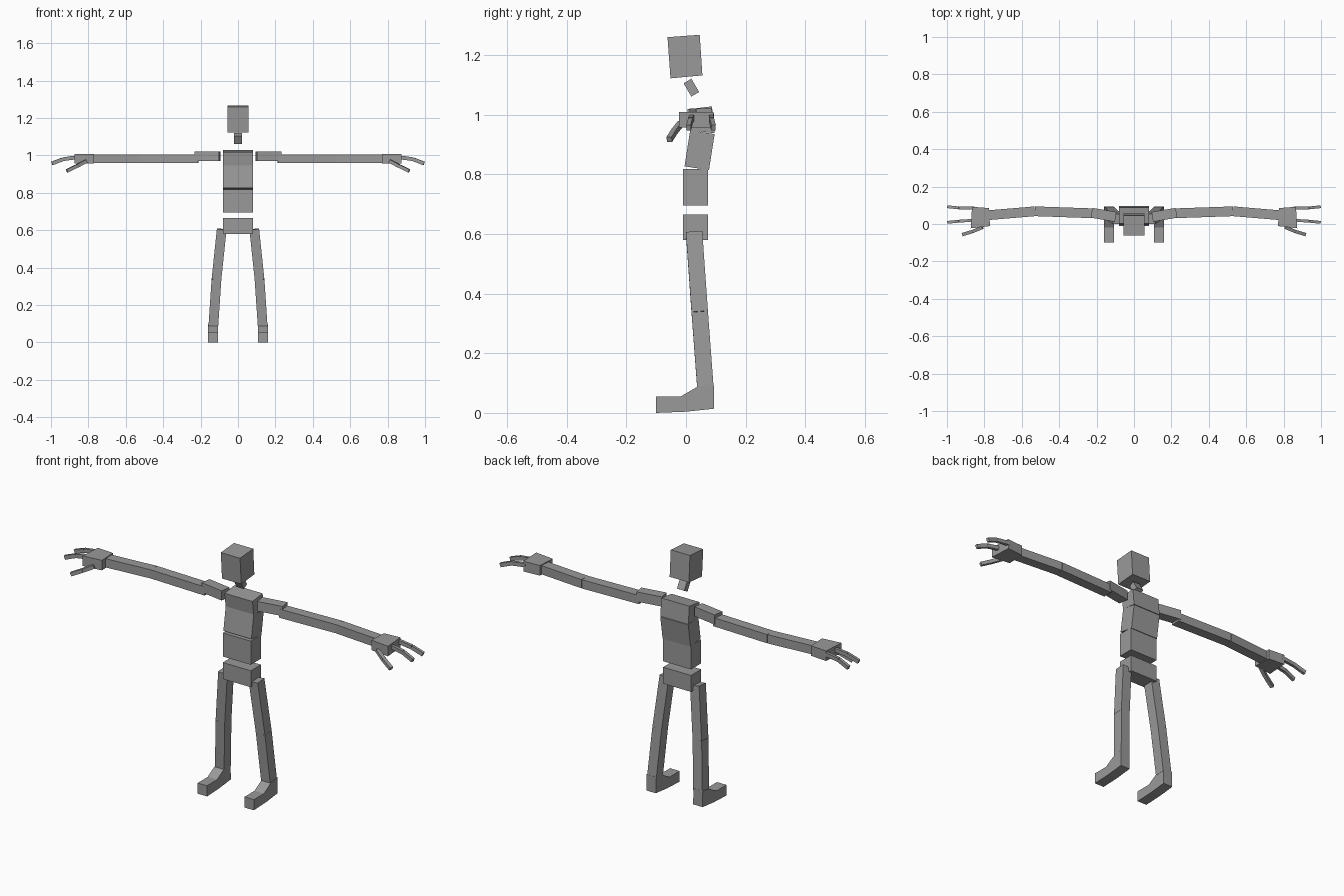
import bpy
import bmesh
from mathutils import Vector

cube = bpy.data.objects.get("Cube")
if cube:
    bpy.data.objects.remove(cube, do_unlink=True)

grey = bpy.data.materials.new("plain grey")
grey.use_nodes = True
COLOUR = (0.32, 0.32, 0.32, 1)
grey.diffuse_color = COLOUR
grey.node_tree.nodes["Principled BSDF"].inputs["Base Color"].default_value = COLOUR


def loft(name, start, end):
    """Solid between two matching rings of points."""
    bm = bmesh.new()
    a = [bm.verts.new(p) for p in start]
    b = [bm.verts.new(p) for p in end]
    n = len(a)
    bm.faces.new(a)
    bm.faces.new(b[::-1])
    for i in range(n):
        j = (i + 1) % n
        bm.faces.new((a[i], b[i], b[j], a[j]))
    bmesh.ops.recalc_face_normals(bm, faces=bm.faces)
    mesh = bpy.data.meshes.new(name)
    bm.to_mesh(mesh)
    bm.free()
    mesh.materials.append(grey)
    obj = bpy.data.objects.new(name, mesh)
    bpy.context.collection.objects.link(obj)
    return obj


def side_block(name, profile, x0, x1):
    """Side outline (y, z) extended across x."""
    loft(name, [(x0, y, z) for y, z in profile], [(x1, y, z) for y, z in profile])


def bone(name, start, end, width, height, hint):
    """Box along a line; height is measured along the hint direction."""
    p, q = Vector(start), Vector(end)
    axis = (q - p).normalized()
    side = axis.cross(Vector(hint)).normalized()
    up = side.cross(axis)
    ring = [side * (width / 2 * s) + up * (height / 2 * t)
            for s, t in ((-1, -1), (1, -1), (1, 1), (-1, 1))]
    loft(name, [p + r for r in ring], [q + r for r in ring])


def chain(names, points, width, height, hint):
    """Row of boxes from joint to joint."""
    for name, p, q in zip(names, points, points[1:]):
        bone(name, p, q, width, height, hint)


# Head, neck and trunk
side_block("head", [(-.052, 1.122), (.055, 1.132), (.046, 1.268), (-.062, 1.26)], -.055, .055)
side_block("neck", [(-.008, 1.105), (.018, 1.121), (.044, 1.076), (.018, 1.061)], -.021, .021)
trunk = {
    "upper_chest": [(.013, .947), (.096, .938), (.087, 1.028), (.004, 1.018)],
    "chest": [(-.005, .827), (.077, .814), (.096, .935), (.014, .948)],
    "abdomen": [(-.01, .696), (.073, .696), (.073, .818), (-.01, .818)],
    "pelvis": [(-.01, .58), (.073, .58), (.073, .665), (-.01, .665)],
}
for part, outline in trunk.items():
    side_block(part, outline, -.08, .08)

UP, BACK = (0, 0, 1), (0, 1, 0)
for label, s in (("left", 1), ("right", -1)):
    def mir(*points):
        return [(s * x, y, z) for x, y, z in points]

    # Arm
    chain([label + "_collar"], mir((.098, .038, .996), (.227, .06, .996)), .053, .05, UP)
    chain([label + "_upper_arm", label + "_forearm"],
          mir((.212, .057, .982), (.53, .068, .982), (.78, .047, .982)), .052, .045, UP)

    # Hand, a slightly flared slab
    palm = [(.775, .085), (.866, .092), (.873, -.023), (.77, -.011)]
    loft(label + "_hand", [(s * x, y, .957) for x, y in palm],
         [(s * x, y, 1.009) for x, y in palm])

    # Fingers and thumb
    chain([label + "_outer_finger_base", label + "_outer_finger_tip"],
          mir((.855, .085, .991), (.935, .086, .98), (.995, .092, .957)), .015, .02, UP)
    chain([label + "_inner_finger_base", label + "_inner_finger_tip"],
          mir((.855, .02, .991), (.935, .015, .98), (.995, .009, .957)), .015, .02, UP)
    chain([label + "_thumb_base", label + "_thumb_tip"],
          mir((.81, -.018, .97), (.86, -.039, .944), (.915, -.056, .917)), .018, .018, UP)

    # Leg
    chain([label + "_thigh", label + "_shin"],
          mir((.087, .027, .606), (.115, .046, .338), (.132, .065, .085)), .052, .055, BACK)

    # Foot and toes
    x0, x1 = s * .107, s * .161
    side_block(label + "_foot", [(.093, .097), (.094, .014), (0, .004), (-.018, .055), (.037, .087)], x0, x1)
    side_block(label + "_toes", [(-.1, .055), (-.015, .055), (0, .004), (-.1, 0)], x0, x1)
